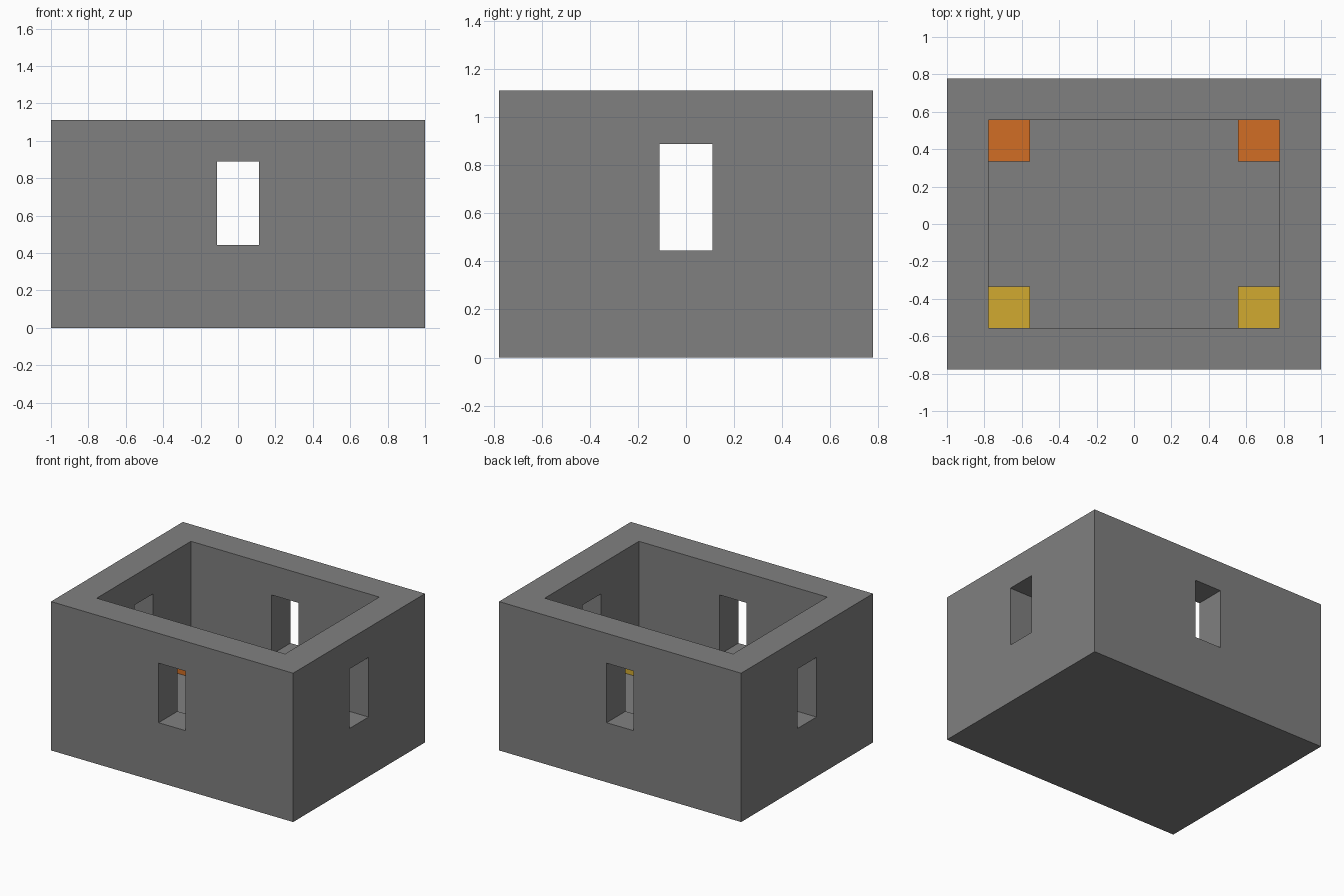
import bpy

if "Cube" in bpy.data.objects:
    bpy.data.objects.remove(bpy.data.objects["Cube"], do_unlink=True)

U = 2 / 9  # one building block


def material(name, rgb):
    mat = bpy.data.materials.new(name)
    mat.use_nodes = True
    mat.diffuse_color = (*rgb, 1)
    mat.node_tree.nodes["Principled BSDF"].inputs["Base Color"].default_value = (*rgb, 1)
    return mat


def box(name, centre, size, mat):
    """Box placed and sized in blocks; centre is the middle of its base."""
    x, y, z = centre
    bpy.ops.mesh.primitive_cube_add(size=1, location=(x * U, y * U, (z + size[2] / 2) * U))
    obj = bpy.context.object
    obj.name = name
    obj.scale = [s * U for s in size]
    bpy.ops.object.transform_apply(location=False, rotation=False, scale=True)
    obj.data.materials.append(mat)
    return obj


def cut(target, cutter):
    mod = target.modifiers.new(cutter.name, "BOOLEAN")
    mod.operation = "DIFFERENCE"
    mod.solver = "EXACT"
    mod.object = cutter
    bpy.context.view_layer.objects.active = target
    bpy.ops.object.modifier_apply(modifier=mod.name)
    bpy.data.objects.remove(cutter, do_unlink=True)


stone = material("stone grey", (0.216, 0.216, 0.216))
orange = material("orange", (0.64, 0.155, 0.018))
yellow = material("golden yellow", (0.64, 0.4, 0.03))

# Walls and floor: a block hollowed from the top
walls = box("walls_and_floor", (0, 0, 0), (9, 7, 5), stone)
cut(walls, box("room_cutter", (0, 0, 1), (7, 5, 6), stone))

# One window through the middle of every wall
cut(walls, box("front_back_window_cutter", (0, 0, 2), (1, 9, 2), stone))
cut(walls, box("side_window_cutter", (0, 0, 2), (11, 1, 2), stone))

# Corner blocks standing on the floor
for side, x in (("left", 3), ("right", -3)):
    for end, y, mat in (("front", -2, yellow), ("back", 2, orange)):
        box(f"{end}_{side}_corner_block", (x, y, 1), (1, 1, 1), mat)
